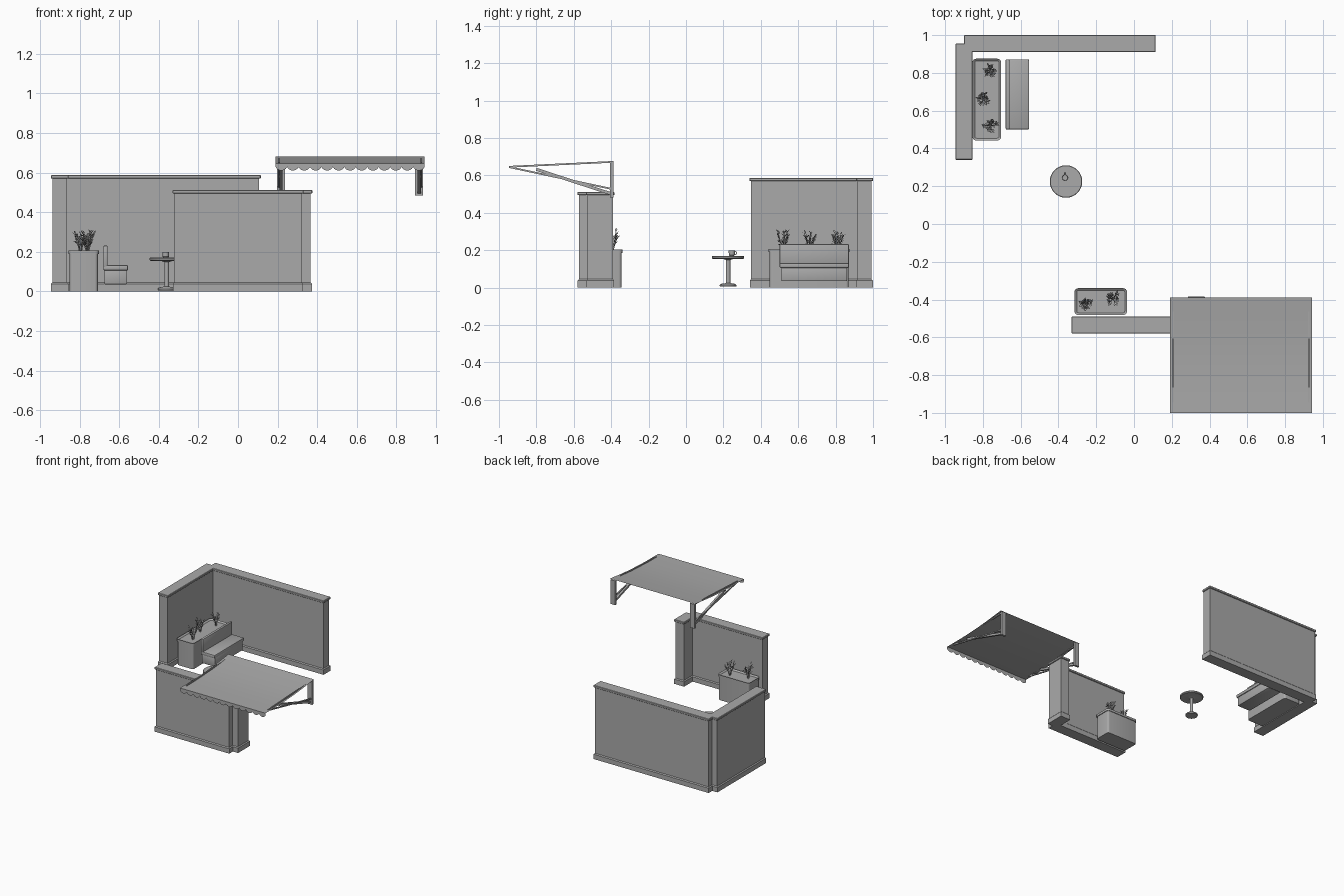
import bpy, bmesh, math, random
from mathutils import Vector, Matrix

if "Cube" in bpy.data.objects:
    bpy.data.objects.remove(bpy.data.objects["Cube"], do_unlink=True)
random.seed(4)

grey = bpy.data.materials.new("plain grey")
grey.use_nodes = True
colour = (0.4, 0.4, 0.4, 1)
grey.diffuse_color = colour
grey.node_tree.nodes["Principled BSDF"].inputs["Base Color"].default_value = colour


def finish(bm, name, smooth=False):
    mesh = bpy.data.meshes.new(name)
    bm.to_mesh(mesh)
    bm.free()
    mesh.materials.append(grey)
    obj = bpy.data.objects.new(name, mesh)
    bpy.context.collection.objects.link(obj)
    if smooth:
        bpy.ops.object.select_all(action="DESELECT")
        obj.select_set(True)
        bpy.context.view_layer.objects.active = obj
        bpy.ops.object.shade_smooth_by_angle(angle=math.radians(35))
    return obj


def add_box(bm, x, y, z):
    """Box spanning the given (low, high) ranges; returns its vertices."""
    size = [r[1] - r[0] for r in (x, y, z)]
    mid = [(r[0] + r[1]) / 2 for r in (x, y, z)]
    m = Matrix.Translation(mid) @ Matrix.Diagonal((*size, 1))
    return bmesh.ops.create_cube(bm, size=1, matrix=m)["verts"]


def grow(r, d):
    return (r[0] - d, r[1] + d)


def bevel_verts(bm, verts, width, segments, test):
    edges = {e for v in verts for e in v.link_edges if test(e)}
    bmesh.ops.bevel(bm, geom=list(edges), offset=width, segments=segments,
                    affect="EDGES", profile=0.5)


def upright(e):
    return abs(e.verts[0].co.z - e.verts[1].co.z) > 0.005


# Walls: body, chamfered skirting and a coping on top
def wall(name, x, y, height):
    bm = bmesh.new()
    add_box(bm, grow(x, -0.008), grow(y, -0.008), (0, height - 0.01))
    skirt = add_box(bm, grow(x, -0.001), grow(y, -0.001), (0, 0.045))
    bevel_verts(bm, skirt, 0.007, 1,
                lambda e: min(v.co.z for v in e.verts) > 0.04)
    cap = add_box(bm, x, y, (height - 0.018, height))
    bevel_verts(bm, cap, 0.003, 1, lambda e: True)
    finish(bm, name)


wall("back_wall", (-0.9, 0.115), (0.91, 1.0), 0.587)
wall("right_side_wall", (-0.945, -0.855), (0.34, 0.955), 0.587)
wall("front_wall", (-0.33, 0.33), (-0.58, -0.49), 0.512)
wall("front_return_wall", (0.285, 0.375), (-0.535, -0.383), 0.512)


# Planters: rounded body with a rim around sunken soil
def planter(name, x, y, height):
    bm = bmesh.new()
    body = add_box(bm, grow(x, -0.005), grow(y, -0.005), (0, height - 0.015))
    bevel_verts(bm, body, 0.015, 4, upright)
    rim = add_box(bm, x, y, (height - 0.018, height))
    bevel_verts(bm, rim, 0.02, 4, upright)
    bm.normal_update()
    top = max((f for f in bm.faces if f.normal.z > 0.9),
              key=lambda f: f.calc_center_median().z)
    bmesh.ops.inset_region(bm, faces=[top], thickness=0.012)
    bmesh.ops.translate(bm, verts=top.verts, vec=(0, 0, -0.01))
    finish(bm, name, True)


# Plants: arching stems carrying pointed leaves
def add_leaf(bm, base, direction, length):
    side = direction.cross(Vector((0, 0, 1))).normalized() * length * 0.22
    mid = base + direction * length * 0.5 + Vector((0, 0, length * 0.1))
    pts = [base, mid + side, base + direction * length, mid - side]
    bm.faces.new([bm.verts.new(p) for p in pts])


def add_stem(bm, a, b, radius):
    axis = b - a
    m = (Matrix.Translation((a + b) / 2)
         @ axis.to_track_quat("Z", "Y").to_matrix().to_4x4())
    bmesh.ops.create_cone(bm, segments=5, radius1=radius, radius2=radius * 0.7,
                          depth=axis.length, matrix=m)


def plant(name, x, y, z):
    bm = bmesh.new()
    stems = 6
    for i in range(stems):
        turn = math.tau * i / stems + random.uniform(-0.3, 0.3)
        out = Vector((math.cos(turn), math.sin(turn), 0))
        root = Vector((x, y, z)) + out * 0.004
        tip = root + out * random.uniform(0.012, 0.03)
        tip.z += random.uniform(0.07, 0.1)
        add_stem(bm, root, tip, 0.0025)
        for k in range(7):
            base = root.lerp(tip, 0.4 + 0.1 * k)
            a = turn + random.uniform(-1.6, 1.6)
            d = Vector((math.cos(a), math.sin(a), random.uniform(0.4, 1.6)))
            add_leaf(bm, base, d.normalized(), random.uniform(0.02, 0.032))
    finish(bm, name)


planter("side_planter", (-0.855, -0.703), (0.442, 0.875), 0.207)
planter("front_planter", (-0.315, -0.037), (-0.482, -0.34), 0.203)
for i, (x, y) in enumerate([(-0.76, 0.81), (-0.795, 0.66), (-0.76, 0.52),
                            (-0.25, -0.425), (-0.11, -0.395)]):
    plant(f"plant_{i + 1}", x, y, 0.194)


# Bench: base, seat and backrest
def soft_box(name, x, y, z, width=0.005):
    bm = bmesh.new()
    bevel_verts(bm, add_box(bm, x, y, z), width, 2, lambda e: True)
    finish(bm, name, True)


soft_box("bench_base", (-0.675, -0.56), (0.51, 0.862), (0.035, 0.108))
soft_box("bench_seat", (-0.68, -0.555), (0.5, 0.872), (0.105, 0.132), 0.007)
soft_box("bench_back", (-0.68, -0.658), (0.5, 0.872), (0.12, 0.232), 0.007)


# Turned parts: spin an (r, z) profile around a vertical axis
def lathe(name, centre, profile, steps=32):
    bm = bmesh.new()
    verts = [bm.verts.new((centre[0] + r, centre[1], z)) for r, z in profile]
    edges = [bm.edges.new(pair) for pair in zip(verts, verts[1:])]
    bmesh.ops.spin(bm, geom=verts + edges, cent=(*centre, 0), axis=(0, 0, 1),
                   angle=math.tau, steps=steps)
    bmesh.ops.remove_doubles(bm, verts=bm.verts, dist=0.0003)
    bmesh.ops.recalc_face_normals(bm, faces=bm.faces)
    finish(bm, name, True)


# Table with pedestal, and a cup with a ring handle
lathe("table", (-0.36, 0.225), [
    (0, 0.005), (0.044, 0.005), (0.046, 0.013), (0.038, 0.02), (0.012, 0.024),
    (0.012, 0.148), (0.03, 0.154), (0.082, 0.154), (0.086, 0.158),
    (0.086, 0.167), (0.083, 0.17), (0, 0.17)], 40)
lathe("cup", (-0.365, 0.245), [
    (0, 0.17), (0.012, 0.17), (0.016, 0.175), (0.017, 0.198),
    (0.015, 0.198), (0.014, 0.176), (0, 0.175)], 20)
curve = bpy.data.curves.new("cup_handle", "CURVE")
curve.dimensions = "3D"
curve.bevel_depth = 0.002
curve.bevel_resolution = 1
ring = curve.splines.new("POLY")
ring.points.add(9)
for i, p in enumerate(ring.points):
    a = math.pi * (i / 9 - 0.5)
    p.co = (-0.365, 0.261 + 0.01 * math.cos(a), 0.185 + 0.008 * math.sin(a), 1)
curve.materials.append(grey)
bpy.context.collection.objects.link(bpy.data.objects.new("cup_handle", curve))

# Awning cloth: gently sagging sheet sloping to the front
LEFT, RIGHT, BACK, FRONT = 0.19, 0.942, -0.39, -1.0
bm = bmesh.new()
rows = 12
previous = None
for i in range(rows + 1):
    t = i / rows
    z = 0.682 - 0.036 * t - 0.012 * math.sin(math.pi * t)
    row = [bm.verts.new((x, BACK + (FRONT - BACK) * t, z)) for x in (LEFT, RIGHT)]
    if previous:
        bm.faces.new((previous[0], row[0], row[1], previous[1]))
    previous = row
finish(bm, "awning_cloth", True)

# Valance: hanging strip with a scalloped lower edge
bm = bmesh.new()
scallops, per = 13, 8
count = scallops * per
previous = None
for i in range(count + 1):
    x = LEFT + (RIGHT - LEFT) * i / count
    drop = 0.018 + 0.018 * math.sin(math.pi * (i % per) / per) ** 0.6
    pair = [bm.verts.new((x, FRONT, z)) for z in (0.646, 0.646 - drop)]
    if previous:
        bm.faces.new((previous[0], previous[1], pair[1], pair[0]))
    previous = pair
finish(bm, "awning_valance")


# Awning brackets: wall plate, top arm, long strut and short brace
def add_bar(bm, x, a, b, width, thick):
    a, b = Vector((x, *a)), Vector((x, *b))
    d = b - a
    m = (Matrix.Translation((a + b) / 2)
         @ Matrix.Rotation(math.atan2(d.z, d.y), 4, "X")
         @ Matrix.Diagonal((width, d.length, thick, 1)))
    bmesh.ops.create_cube(bm, size=1, matrix=m)


for name, middle, out in (("right_bracket", 0.217, -1), ("left_bracket", 0.915, 1)):
    bm = bmesh.new()
    add_box(bm, grow((middle, middle), 0.02), (-0.405, -0.388), (0.483, 0.676))
    edge = middle + out * 0.01
    add_bar(bm, edge, (-0.395, 0.672), (-0.945, 0.646), 0.009, 0.009)
    add_bar(bm, edge, (-0.395, 0.527), (-0.945, 0.644), 0.009, 0.009)
    add_bar(bm, middle, (-0.395, 0.5), (-0.8, 0.632), 0.016, 0.016)
    finish(bm, name)
